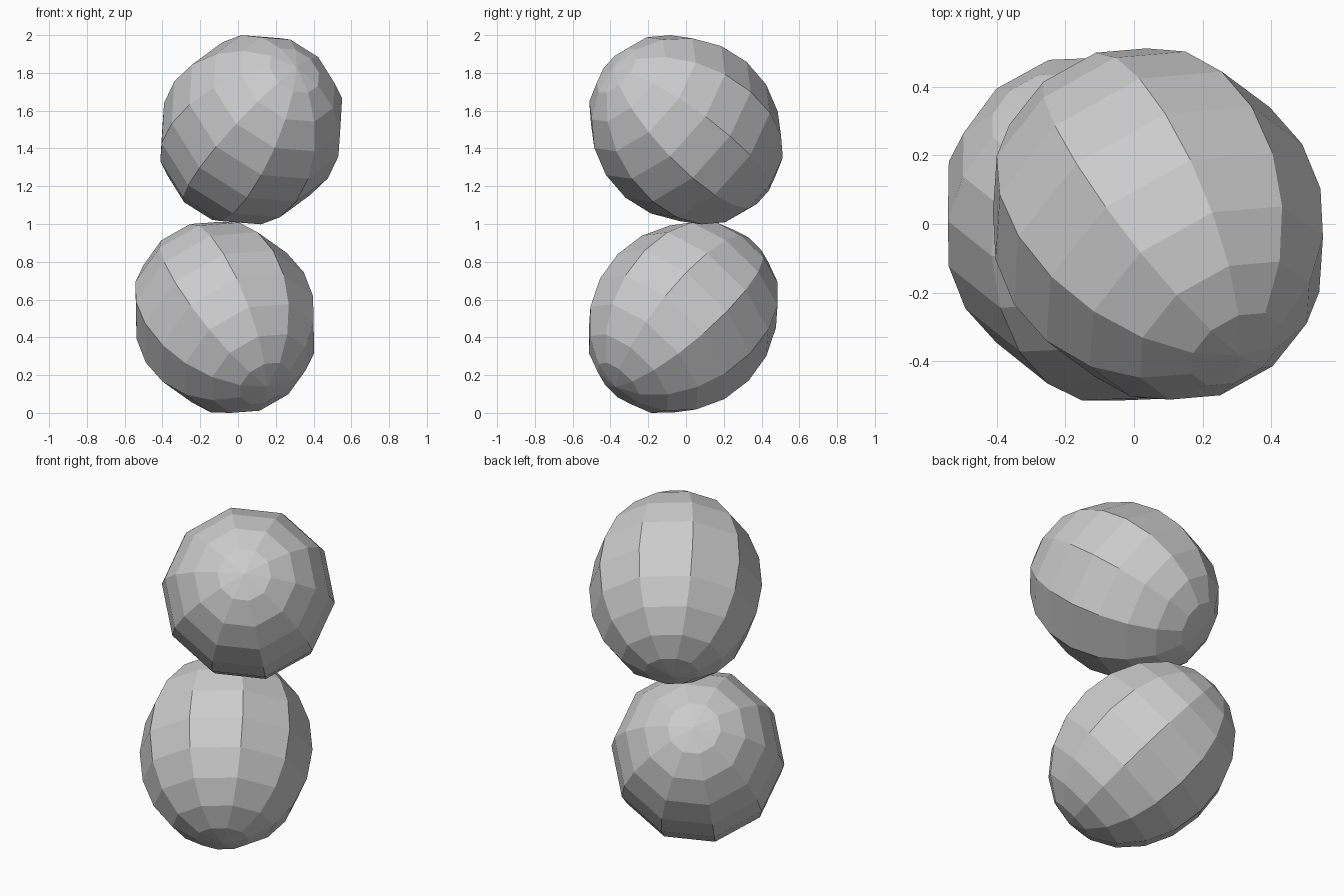
import bpy, bmesh
from math import sin, cos, radians
from mathutils import Matrix, Vector

if "Cube" in bpy.data.objects:
    bpy.data.objects.remove(bpy.data.objects["Cube"])

SIDES = 10
RADIUS, LENGTH = 0.482, 0.56
RINGS = range(18, 180, 18)   # degrees from the front tip


def egg(name, azimuth, elevation, x, y, bottom=None, top=None):
    """Faceted egg whose tip points along azimuth/elevation."""
    az, el = radians(azimuth), radians(elevation)
    axis = Vector((sin(az) * cos(el), -cos(az) * cos(el), sin(el)))
    side = Vector((cos(az), sin(az), 0))
    rot = Matrix((side, axis.cross(side), axis)).transposed()

    bm = bmesh.new()
    loops = []
    for deg in RINGS:
        t = radians(deg)
        loops.append([bm.verts.new((RADIUS * sin(t) * cos(a), RADIUS * sin(t) * sin(a), LENGTH * cos(t)))
                      for a in (radians(360 / SIDES * i - 5) for i in range(SIDES))])
    tip = bm.verts.new((0, 0, LENGTH))
    rear = bm.verts.new((0, 0, -LENGTH))
    for i in range(SIDES):
        j = (i + 1) % SIDES
        bm.faces.new((tip, loops[0][i], loops[0][j]))
        bm.faces.new((rear, loops[-1][j], loops[-1][i]))
        for a, b in zip(loops, loops[1:]):
            bm.faces.new((a[i], b[i], b[j], a[j]))

    # tilt, then rest the egg on its lowest or highest level
    bmesh.ops.rotate(bm, verts=bm.verts, matrix=rot)
    zs = [v.co.z for v in bm.verts]
    z = bottom - min(zs) if bottom is not None else top - max(zs)
    bmesh.ops.recalc_face_normals(bm, faces=bm.faces)
    mesh = bpy.data.meshes.new(name)
    bm.to_mesh(mesh)
    bm.free()
    obj = bpy.data.objects.new(name, mesh)
    obj.location = (x, y, z)
    bpy.context.collection.objects.link(obj)


# two eggs stacked, leaning opposite ways
egg("lower_egg", 212, 41, -0.07, -0.015, bottom=0)
egg("upper_egg", 32, 36, 0.07, 0, top=2)
